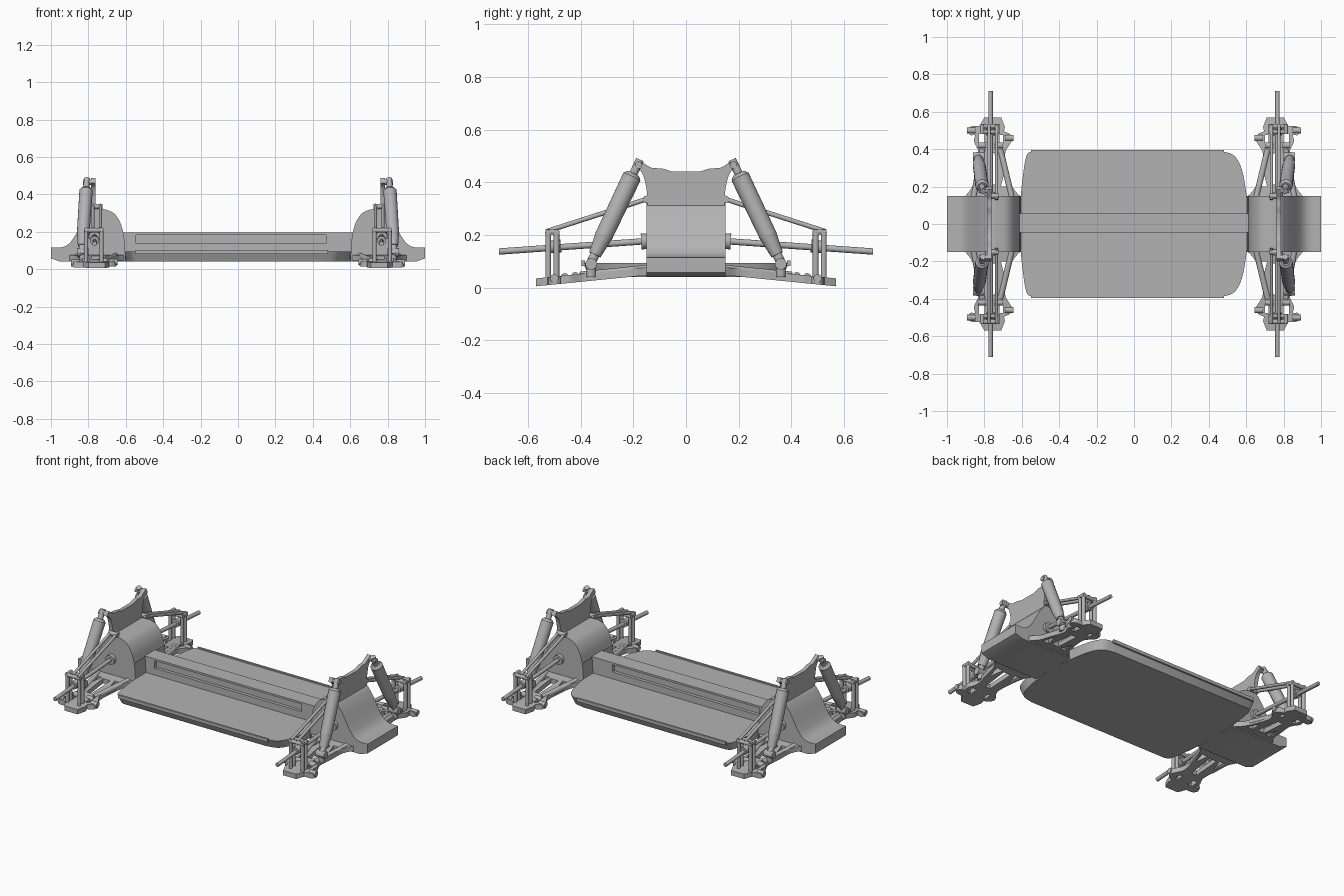
import bpy, bmesh
from mathutils import Vector

if "Cube" in bpy.data.objects:
    bpy.data.objects.remove(bpy.data.objects["Cube"], do_unlink=True)

GREY = (0.45, 0.45, 0.45, 1)
grey = bpy.data.materials.new("plain_grey")
grey.use_nodes = True
grey.diffuse_color = GREY
grey.node_tree.nodes["Principled BSDF"].inputs["Base Color"].default_value = GREY


def finish(name, bm, mirror=""):
    """Turn a bmesh into a shaded object, mirrored over the given axes."""
    bmesh.ops.remove_doubles(bm, verts=bm.verts, dist=1e-5)
    bmesh.ops.recalc_face_normals(bm, faces=bm.faces)
    mesh = bpy.data.meshes.new(name)
    bm.to_mesh(mesh)
    bm.free()
    mesh.shade_smooth()
    mesh.set_sharp_from_angle(angle=0.6)
    mesh.materials.append(grey)
    ob = bpy.data.objects.new(name, mesh)
    bpy.context.collection.objects.link(ob)
    if mirror:
        mod = ob.modifiers.new("mirror", "MIRROR")
        mod.use_axis = ["x" in mirror, "y" in mirror, False]
        mod.use_mirror_merge = False
    return ob


def smooth(pts, steps=5):
    """Open Catmull-Rom curve through 2D points."""
    p = [Vector(q) for q in pts]
    p = [2 * p[0] - p[1]] + p + [2 * p[-1] - p[-2]]
    out = []
    for a, b, c, d in zip(p, p[1:], p[2:], p[3:]):
        for i in range(steps):
            t = i / steps
            out.append(0.5 * (2 * b + (c - a) * t + (2 * a - 5 * b + 4 * c - d) * t * t
                              + (3 * b - a - 3 * c + d) * t ** 3))
    return [tuple(q) for q in out] + [tuple(pts[-1])]


def plate(name, loops, half, place, mirror=""):
    """Extrude an outline (further loops are holes) and map it into space."""
    cu = bpy.data.curves.new(name, "CURVE")
    cu.dimensions = "2D"
    cu.fill_mode = "BOTH"
    cu.extrude = half
    for loop in loops:
        sp = cu.splines.new("POLY")
        sp.points.add(len(loop) - 1)
        for pt, (u, v) in zip(sp.points, loop):
            pt.co = (u, v, 0, 1)
        sp.use_cyclic_u = True
    tmp = bpy.data.objects.new(name + "_outline", cu)
    bpy.context.collection.objects.link(tmp)
    dg = bpy.context.evaluated_depsgraph_get()
    mesh = bpy.data.meshes.new_from_object(tmp.evaluated_get(dg))
    bm = bmesh.new()
    bm.from_mesh(mesh)
    bpy.data.objects.remove(tmp)
    bpy.data.curves.remove(cu)
    bpy.data.meshes.remove(mesh)
    for v in bm.verts:
        v.co = place(*v.co)
    return finish(name, bm, mirror)


def add_rod(bm, a, b, r1, r2=None, sides=16):
    a, b = Vector(a), Vector(b)
    made = bmesh.ops.create_cone(bm, cap_ends=True, segments=sides, radius1=r1,
                                 radius2=r1 if r2 is None else r2, depth=(b - a).length)
    rot = (b - a).to_track_quat("Z", "Y")
    for v in made["verts"]:
        v.co = rot @ v.co + (a + b) / 2


def rods(name, items, mirror="xy"):
    bm = bmesh.new()
    for item in items:
        add_rod(bm, *item)
    return finish(name, bm, mirror)


def rect(x0, x1, y0, y1):
    return [(x0, y0), (x1, y0), (x1, y1), (x0, y1)]


def flat(z):
    return lambda u, v, w: (u, v, z + w)


# Tray: floor with rounded ends and sides that narrow towards the bottom
right = smooth([(.46, .39), (.53, .37), (.57, .31), (.592, .22), (.608, .1), (.615, 0)])
left = smooth([(-.615, 0), (-.605, .15), (-.595, .25), (-.575, .365), (-.545, .39)])
half_outline = left + right
outline = half_outline + [(u, -v) for u, v in reversed(half_outline[1:-1])]
plate("tray", [outline], .027,
      lambda u, v, w: (u * (1 if w > 0 else .98), v * (1 if w > 0 else .94), .067 + w))
plate("tray_side_lip", [rect(-.55, .48, .384, .396)], .01, flat(.092), "y")

# Centre beam with a long recess in both faces
plate("centre_beam", [rect(-.615, .615, .09, .195), rect(-.545, .47, .137, .183)], .05,
      lambda u, v, w: (u, w + .005, v))
plate("beam_web", [rect(-.55, .475, .13, .19)], .03, lambda u, v, w: (u, w + .005, v))

# Gearbox housing: domed top sweeping down to the bumper
hump = smooth([(.612, .19), (.63, .25), (.665, .3), (.715, .32), (.775, .32), (.82, .27),
               (.865, .19), (.9, .14), (.94, .118), (1, .115)])
plate("end_housing", [[(.6, .04), (.61, .19)] + hump + [(1, .058), (.95, .04)]], .15,
      lambda u, v, w: (u, w, v), "x")

# Shock tower with two raised ears
ear = smooth([(.145, .2), (.147, .34), (.155, .4), (.17, .44), (.2, .46)], 4)
crest = smooth([(.185, .487), (.16, .472), (.13, .455), (.09, .452), (.055, .441)], 4)
tower = ear + crest
plate("shock_tower", [tower + [(-u, v) for u, v in reversed(tower)]], .012,
      lambda u, v, w: (.775 + w, u, v), "x")

# Lower arm and outer hub plate, with lightening holes
inner_edge = smooth([(.6, .14), (.645, .19), (.67, .26), (.69, .37), (.668, .42), (.65, .45),
                     (.662, .48), (.695, .495)], 4)
outer_edge = smooth([(.825, .525), (.87, .522), (.89, .5), (.875, .475), (.85, .475),
                     (.855, .44), (.832, .38), (.85, .28), (.865, .2), (.91, .14)], 4)
holes = [[(.665, .2), (.712, .2), (.692, .28)],
         [(.8, .2), (.845, .2), (.825, .29)],
         [(.735, .21), (.785, .21), (.78, .38), (.745, .38)],
         rect(.8, .83, .43, .485), rect(.7, .72, .43, .475)]


def on_arm(y):
    return .062 - (y - .15) * .1


plate("lower_arm", [inner_edge + [(.69, .52), (.71, .57), (.8, .57)] + outer_edge] + holes, .015,
      lambda u, v, w: (u, v, on_arm(v) + w), "xy")
rods("arm_ribs", [((x0, .13, .072), (x1, .4, .045), .016)
                  for x0, x1 in ((.65, .715), (.86, .81))])
rods("hinge_barrels", [((x, y, on_arm(y) + .008), (x + .045, y, on_arm(y) + .008), .016)
                       for x, y in ((.848, .5), (.645, .46), (.70, .42), (.79, .42))])

# Upright frame on the hub
posts = [((x, y, .02), (x, y, .215), .011) for x in (.73, .812) for y in (.492, .523)]
caps = [((.72, y, .208), (.822, y, .208), .012) for y in (.492, .523)]
ties = [((x, .482, .212), (x, .533, .212), .011) for x in (.73, .812)]
rods("hub_upright", posts + caps + ties)

# Upper links and drive axle
rods("upper_links", [((x, .13, .342), (x, .525, .215), .009) for x in (.735, .775)]
     + [((.725, .15, .335), (.785, .15, .335), .014)])
rods("drive_axle", [((.767, 0, .187), (.767, .71, .137), .012)])
rods("axle_bearing", [((.767, .475, .158), (.767, .53, .153), .024),
                      ((.767, .14, .177), (.767, .17, .175), .03)])

# Shock absorber: stem, body, lower shaft and ball eyes
top, bottom = Vector((.808, .175, .485)), Vector((.835, .365, .085))


def along(t):
    return top.lerp(bottom, t)


rods("shock_absorber", [(along(0), along(.2), .016),
                        (along(.13), along(.16), .024, .036),
                        (along(.16), along(.72), .036, .034),
                        (along(.72), along(.9), .034, .024),
                        (along(.88), along(1.02), .018),
                        ((.77, .18, .465), (.83, .18, .465), .014),
                        ((.8, .36, .09), (.86, .36, .09), .022),
                        ((.83, .36, .04), (.83, .36, .1), .018)])
